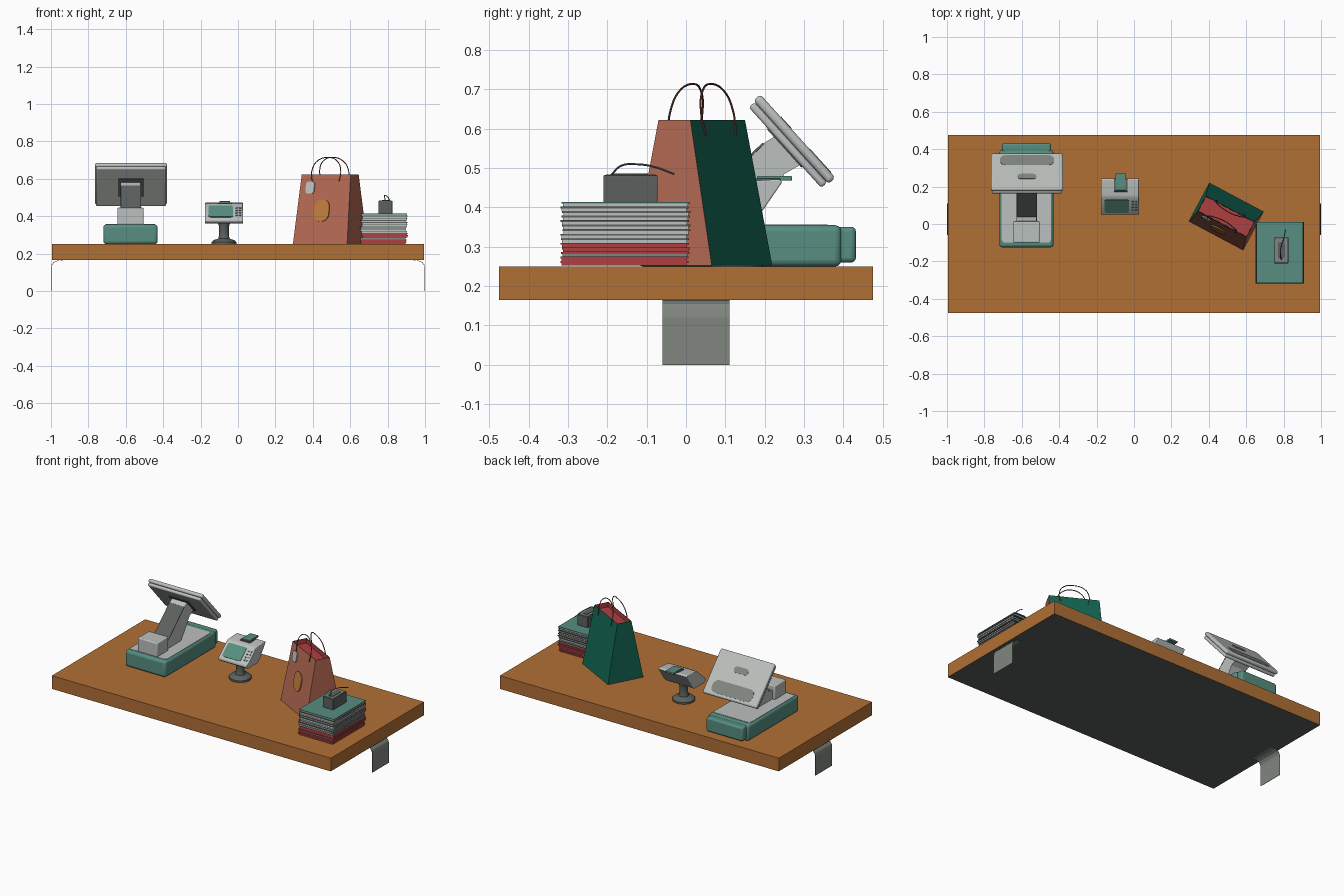
import bpy, bmesh, math, random
from mathutils import Matrix, Vector

random.seed(4)
cube = bpy.data.objects.get("Cube")
if cube:
    bpy.data.objects.remove(cube, do_unlink=True)


def material(name, r, g, b):
    m = bpy.data.materials.new(name)
    m.use_nodes = True
    m.diffuse_color = (r, g, b, 1)
    bsdf = next(n for n in m.node_tree.nodes if n.type == 'BSDF_PRINCIPLED')
    bsdf.inputs["Base Color"].default_value = (r, g, b, 1)
    bsdf.inputs["Roughness"].default_value = 0.6
    return m


WOOD = material("wood", .44, .16, .035)
DARK = material("dark_grey", .105, .12, .112)
MID = material("mid_grey", .22, .24, .215)
LIGHT = material("light_grey", .5, .53, .51)
TEAL = material("teal", .095, .27, .22)
GREEN = material("dark_green", .006, .125, .082)
SALMON = material("salmon", .45, .14, .085)
RED = material("red", .43, .05, .052)
ORANGE = material("orange", .52, .2, .045)
BROWN = material("dark_brown", .17, .055, .04)


def finish(name, bm, mats, matrix=None, bevel=0, segments=3):
    bmesh.ops.recalc_face_normals(bm, faces=bm.faces[:])
    me = bpy.data.meshes.new(name)
    bm.to_mesh(me)
    bm.free()
    for m in mats:
        me.materials.append(m)
    ob = bpy.data.objects.new(name, me)
    bpy.context.collection.objects.link(ob)
    if matrix:
        ob.matrix_world = matrix
    if bevel:
        mod = ob.modifiers.new("bevel", 'BEVEL')
        mod.width, mod.segments = bevel, segments
        smooth(ob)
    return ob


def activate(ob):
    bpy.ops.object.select_all(action='DESELECT')
    ob.select_set(True)
    bpy.context.view_layer.objects.active = ob


def smooth(ob):
    activate(ob)
    bpy.ops.object.shade_smooth_by_angle(angle=math.radians(40))


def box(name, lo, hi, mat, bevel=0, matrix=None):
    lo, hi = Vector(lo), Vector(hi)
    bm = bmesh.new()
    bmesh.ops.create_cube(bm, size=1)
    bmesh.ops.scale(bm, vec=hi - lo, verts=bm.verts)
    bmesh.ops.translate(bm, vec=(lo + hi) / 2, verts=bm.verts)
    return finish(name, bm, [mat], matrix, bevel)


def prism(name, pts, t0, t1, axis, mat, matrix=None, bevel=0):
    """Extrude a 2D outline along one axis."""
    place = {'x': lambda a, b, t: (t, a, b), 'y': lambda a, b, t: (a, t, b),
             'z': lambda a, b, t: (a, b, t)}[axis]
    bm = bmesh.new()
    rings = [[bm.verts.new(place(a, b, t)) for a, b in pts] for t in (t0, t1)]
    for ring in rings:
        bm.faces.new(ring)
    n = len(pts)
    for i in range(n):
        j = (i + 1) % n
        bm.faces.new((rings[0][i], rings[0][j], rings[1][j], rings[1][i]))
    return finish(name, bm, [mat], matrix, bevel)


def plate(name, w, h, r, mat, matrix, thick=.004):
    """Thin panel with rounded corners, lying in its local xy plane."""
    pts = []
    for k, (sx, sy) in enumerate(((1, 1), (-1, 1), (-1, -1), (1, -1))):
        for s in range(6):
            a = math.pi / 2 * (k + s / 5)
            pts.append((sx * (w / 2 - r) + r * math.cos(a), sy * (h / 2 - r) + r * math.sin(a)))
    return prism(name, pts, -thick / 2, thick / 2, 'z', mat, matrix)


def wire(name, pts, radius, mat, matrix=Matrix()):
    cu = bpy.data.curves.new(name, 'CURVE')
    cu.dimensions = '3D'
    cu.bevel_depth, cu.bevel_resolution, cu.resolution_u = radius, 2, 8
    sp = cu.splines.new('BEZIER')
    sp.bezier_points.add(len(pts) - 1)
    for p, co in zip(sp.bezier_points, pts):
        p.co = co
        p.handle_left_type = p.handle_right_type = 'AUTO'
    cu.materials.append(mat)
    ob = bpy.data.objects.new(name, cu)
    bpy.context.collection.objects.link(ob)
    ob.matrix_world = matrix
    activate(ob)
    bpy.ops.object.convert(target='MESH')
    smooth(bpy.context.view_layer.objects.active)


def lathe(name, profile, mat, loc, sides=28):
    bm = bmesh.new()
    vs = [bm.verts.new((r, 0, z)) for r, z in profile]
    edges = [bm.edges.new(e) for e in zip(vs, vs[1:])]
    bmesh.ops.spin(bm, geom=vs + edges, cent=(0, 0, 0), axis=(0, 0, 1),
                   angle=2 * math.pi, steps=sides)
    bmesh.ops.remove_doubles(bm, verts=bm.verts[:], dist=.0001)
    smooth(finish(name, bm, [mat], Matrix.Translation(loc)))


def pose(loc, tilt=0):
    return Matrix.Translation(loc) @ Matrix.Rotation(math.radians(tilt), 4, 'X')


# Counter top with a dark underside
top = box("counter_top", (-.994, -.475, .165), (.994, .475, .25), WOOD)
top.data.materials.append(DARK)
for f in top.data.polygons:
    f.material_index = int(f.normal.z < -.5)

# Curved hanging brackets at both ends
outer = [(.94, .165), (.965, .163), (.985, .155), (.996, .14), (1, .12), (1, 0)]
inner = [(x - .002, z - .002 if z > .13 else z) for x, z in outer]
for side, label in ((1, "left"), (-1, "right")):
    prism(label + "_bracket", [(side * x, z) for x, z in outer + inner[::-1]],
          -.06, .11, 'y', MID)

# Till base, raised plate, front block and slanted arm
box("till_base", (-.72, -.125, .25), (-.43, .395, .355), TEAL, .016)
box("till_base_end", (-.706, .37, .26), (-.444, .432, .351), TEAL, .012)
plate("till_base_plate", .265, .46, .02, LIGHT, pose((-.575, .13, .355)))
box("till_front_block", (-.645, -.1, .355), (-.505, .015, .445), LIGHT, .006)
prism("till_arm", [(-.06, .358), (-.03, .41), (.05, .42), (.2, .565), (.225, .58), (.29, .508),
                   (.25, .485), (.19, .39), (.16, .358)], -.627, -.52, 'x', LIGHT)
box("till_arm_cover", (-.054, -.135, 0), (.054, .115, .006), DARK, .002,
    pose((-.573, .115, .482), 43))

# Till screen facing the back
scr = pose((-.572, .268, .567), -48)
box("screen_front", (-.193, -.143, -.002), (.193, .143, .022), LIGHT, .01, scr)
box("screen_back", (-.187, -.138, -.022), (.187, .138, -.002), LIGHT, .008, scr)
plate("screen_mount", .14, .13, .01, DARK, scr @ Matrix.Translation((0, 0, -.023)))
plate("screen_large_patch", .29, .08, .035, MID, scr @ Matrix.Translation((0, .085, .0215)))
plate("screen_small_patch", .1, .04, .018, MID, scr @ Matrix.Translation((0, -.045, .0215)))

# Card reader
lathe("reader_stand", [(0, .25), (.066, .25), (.066, .262), (.055, .272), (.03, .28),
                       (.026, .3), (.026, .345), (.038, .375), (0, .375)], DARK, (-.075, .13, 0))
prism("reader_head", [(.065, .36), (.05, .372), (.052, .385), (.14, .463), (.155, .467),
                      (.238, .472), (.245, .465), (.19, .385), (.165, .36)],
      -.177, .027, 'x', LIGHT, bevel=.004)
face = pose((-.075, .096, .425), 41.5)
plate("reader_screen", .13, .092, .012, TEAL, face @ Matrix.Translation((-.017, 0, .001)))
for i in range(4):
    for j in range(2):
        plate("reader_key", .012, .009, .003, MID,
              face @ Matrix.Translation((.068 + .019 * j, -.03 + .02 * i, .001)))
box("reader_slot", (-.108, .172, .462), (-.034, .24, .474), DARK, .003)
box("reader_card", (-.1, .18, .468), (-.042, .27, .48), TEAL, .003)

# Tapered shopping bag, open at the top
bag = Matrix.Translation((.493, .04, 0)) @ Matrix.Rotation(math.radians(-28), 4, 'Z')
Z0, Z1 = .252, .622


def depth(z):
    return .116 + (.046 - .116) * (z - Z0) / (Z1 - Z0)


bm = bmesh.new()
rings = [[bm.verts.new((sx * w, sy * depth(z), z))
          for sx, sy in ((-1, -1), (1, -1), (1, 1), (-1, 1))]
         for w, z in ((.164, Z0), (.148, Z1))]
bm.faces.new(rings[0][::-1])
for i in range(4):
    j = (i + 1) % 4
    bm.faces.new((rings[0][i], rings[0][j], rings[1][j], rings[1][i]))
mouth = bm.faces.new(rings[1])
bm.normal_update()
for f in bm.faces:
    n = bag.to_3x3() @ f.normal
    f.material_index = int(n.y > 0 and abs(n.z) < .5)
mouth.material_index = 1
bmesh.ops.inset_region(bm, faces=[mouth], thickness=.003)
mouth.material_index = 2
for f in bmesh.ops.inset_region(bm, faces=[mouth], thickness=.001, depth=-.03)["faces"]:
    f.material_index = 2
finish("shopping_bag", bm, [SALMON, GREEN, RED], bag)

# Bag labels and handles
for name, u, z, w, h, r, mat in (("bag_sticker", -.088, .552, .052, .064, .015, LIGHT),
                                 ("bag_emblem", -.005, .43, .088, .12, .042, ORANGE)):
    plate(name, w, h, r, mat, bag @ pose((u, -depth(z) - .003, z), 79.3), .006)
for s, label in ((-1, "front"), (1, "back")):
    d = depth(.585) + .002
    wire(label + "_bag_handle",
         [(-.082, s * d, .585), (-.087, s * .044, .645), (-.062, s * .034, .693),
          (0, s * .026, .714), (.062, s * .034, .693), (.087, s * .044, .645),
          (.082, s * d, .585)], .0026, BROWN, bag)

# Stack of magazines, red ones at the bottom
LAYERS = 14
step = (.414 - .252) / LAYERS
for i in range(LAYERS):
    dx, dy = random.uniform(-.006, .006), random.uniform(-.003, .003)
    z = .252 + i * step
    cover = TEAL if i == LAYERS - 1 else RED if i < 5 else DARK
    box("magazine_pages", (.66 + dx, -.314 + dy, z), (.9 + dx, .004 + dy, z + step - .0045),
        (RED if i != 2 else MID) if i < 5 else LIGHT)
    box("magazine_cover", (.654 + dx, -.317 + dy, z + step - .0045),
        (.903 + dx, .009 + dy, z + step), cover)

# Small dispenser box with a rimmed slot and a loose cord
box("dispenser_box", (.75, -.21, .412), (.826, -.072, .482), DARK, .003)
plate("dispenser_rim", .066, .126, .008, MID, pose((.788, -.141, .482)))
plate("dispenser_slot", .036, .09, .012, DARK, pose((.788, -.141, .484)))
wire("dispenser_cord", [(.788, -.19, .483), (.783, -.165, .506), (.785, -.13, .51),
                        (.8, -.08, .503), (.81, -.03, .485)], .0025, DARK)
